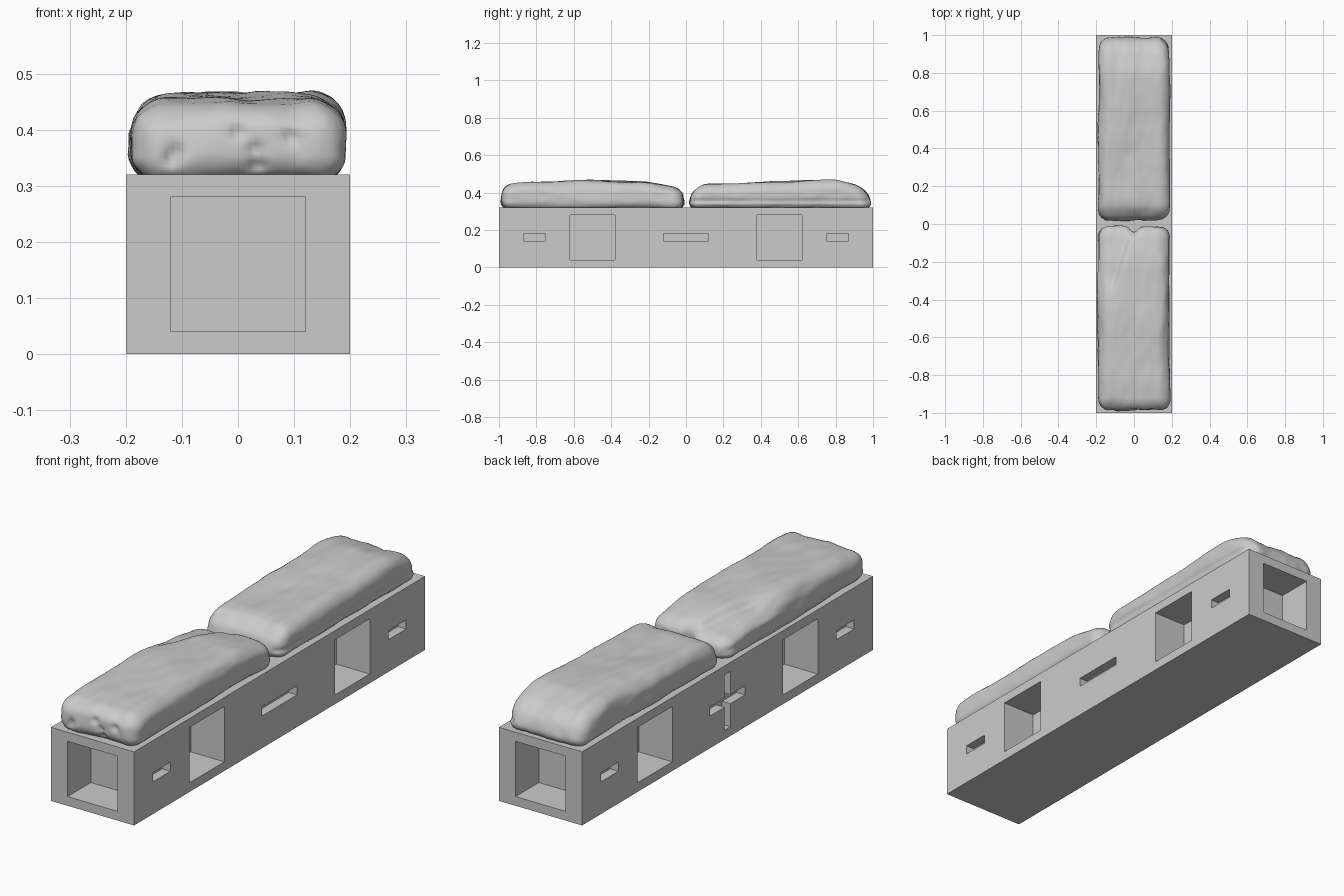
import bpy, bmesh, math
from mathutils import Vector, noise

if "Cube" in bpy.data.objects:
    bpy.data.objects.remove(bpy.data.objects["Cube"])

grey = bpy.data.materials.new("stone_grey")
grey.diffuse_color = (0.6, 0.6, 0.6, 1)
grey.use_nodes = True
grey.node_tree.nodes["Principled BSDF"].inputs["Base Color"].default_value = grey.diffuse_color


def new_object(name, bm):
    me = bpy.data.meshes.new(name)
    bmesh.ops.recalc_face_normals(bm, faces=bm.faces)
    bm.to_mesh(me)
    bm.free()
    ob = bpy.data.objects.new(name, me)
    bpy.context.collection.objects.link(ob)
    me.materials.append(grey)
    return ob


def box(name, lo, hi):
    bm = bmesh.new()
    bmesh.ops.create_cube(bm, size=1)
    for v in bm.verts:
        v.co = Vector([lo[i] + (v.co[i] + 0.5) * (hi[i] - lo[i]) for i in range(3)])
    return new_object(name, bm)


# Bench base with square niches and slots
base = box("bench_base", (-0.2, -1, 0), (0.2, 1, 0.32))


def cut(lo, hi):
    c = box("cutter", lo, hi)
    m = base.modifiers.new("cut", 'BOOLEAN')
    m.operation, m.solver, m.object = 'DIFFERENCE', 'EXACT', c
    bpy.context.view_layer.objects.active = base
    bpy.ops.object.modifier_apply(modifier=m.name)
    bpy.data.objects.remove(c)


def side_cut(s, y, half, z0, z1, depth):
    xs = sorted((s * (0.2 - depth), s * 0.25))
    cut((xs[0], y - half, z0), (xs[1], y + half, z1))


for s in (-1, 1):
    ys = sorted((s * 0.84, s * 1.05))
    cut((-0.12, ys[0], 0.04), (0.12, ys[1], 0.28))          # end niche
    for y in (-0.5, 0.5):
        side_cut(s, y, 0.12, 0.04, 0.28, 0.16)              # side niches
    for y, half in ((-0.81, 0.06), (0, 0.12), (0.81, 0.06)):
        side_cut(s, y, half, 0.14, 0.18, 0.04)              # slots
side_cut(-1, 0, 0.02, 0.04, 0.28, 0.04)                     # upright of the left cross


def smooth(a, b, x):
    t = min(1, max(0, (x - a) / (b - a)))
    return t * t * (3 - 2 * t)


def profile(points, y):
    for (y0, z0), (y1, z1) in zip(points, points[1:]):
        if y <= y1:
            return z0 + (z1 - z0) * smooth(y0, y1, y)
    return points[-1][1]


# Worn boulder: finely cut box, rounded, tapered and roughened
def boulder(name, bottom, top, heights, seed, extra):
    half = Vector((0.192, 0.49, 0.08))
    r = 0.058
    bm = bmesh.new()
    bmesh.ops.create_cube(bm, size=2)
    for v in bm.verts:
        v.co = Vector([v.co[i] * half[i] for i in range(3)])
    for axis, n in ((0, 36), (1, 90), (2, 16)):
        no = Vector([float(i == axis) for i in range(3)])
        for k in range(1, n):
            bmesh.ops.bisect_plane(bm, geom=bm.verts[:] + bm.edges[:] + bm.faces[:],
                                   plane_co=no * half[axis] * (2 * k / n - 1), plane_no=no)
    for v in bm.verts:
        inner = Vector([max(r - half[i], min(half[i] - r, v.co[i])) for i in range(3)])
        out = (v.co - inner).normalized()
        p = inner + out * r
        t = (p.z + half.z) / (2 * half.z)
        a = bottom[0] + (top[0] - bottom[0]) * t * t
        b = bottom[1] + (top[1] - bottom[1]) * t * t
        y = a + (p.y + half.y) / (2 * half.y) * (b - a)
        z = 0.308 + t * (profile(heights, y) - 0.308)
        q = Vector((p.x * (1 - 0.05 * t * t), y, z))
        f = Vector((q.x * 9, q.y * 3.5, q.z * 9 + seed))
        q += out * 0.008 * noise.noise(f)
        q += out * 0.003 * noise.noise(f * 3)
        v.co = extra(q, out, t)
        v.co.x = max(-0.199, min(0.197, v.co.x))
    ob = new_object(name, bm)
    ob.data.shade_smooth()
    return ob


PITS = ((0, 0.395), (0.095, 0.387), (0.03, 0.365), (-0.11, 0.36), (0.035, 0.338), (-0.12, 0.345))


def front_shape(q, out, t):
    # small pits in the front end
    if out.y < -0.4:
        for x, z in PITS:
            d = (q.x - x) ** 2 + (q.z - z) ** 2
            q.y += 0.014 * math.exp(-d / 0.00016)
    # lower lobe and crease on the left rear
    line = -0.01 + 0.32 * q.y
    along = smooth(-0.44, -0.25, q.y)
    q.z -= 0.022 * t * along * smooth(line + 0.025, line - 0.025, q.x) if q.x < line + 0.025 else 0
    q.z -= 0.010 * t * along * math.exp(-((q.x - line) / 0.014) ** 2)
    # notch in the rear end
    q.y -= 0.03 * smooth(-0.12, 0, q.y) * math.exp(-(q.x / 0.025) ** 2)
    # knob on the left side
    if out.x < -0.4:
        q.x -= 0.012 * math.exp(-((q.z - 0.39) / 0.02) ** 2 - ((q.y + 0.3) / 0.12) ** 2)
    return q


def rear_shape(q, out, t):
    # shallow groove low on the right side, narrowed far end
    if out.x > 0.4:
        q.x -= 0.008 * math.exp(-((q.z - 0.355) / 0.01) ** 2)
    q.x *= 1 - 0.1 * t * smooth(0.85, 0.98, q.y)
    return q


boulder("front_boulder", (-0.99, -0.01), (-0.975, -0.02),
        ((-0.99, 0.442), (-0.8, 0.456), (-0.5, 0.463), (-0.25, 0.455), (0, 0.425)), 2.3, front_shape)
boulder("rear_boulder", (0.015, 0.99), (0.05, 0.95),
        ((0.02, 0.43), (0.15, 0.445), (0.5, 0.458), (0.78, 0.464), (0.98, 0.43)), 7.1, rear_shape)
